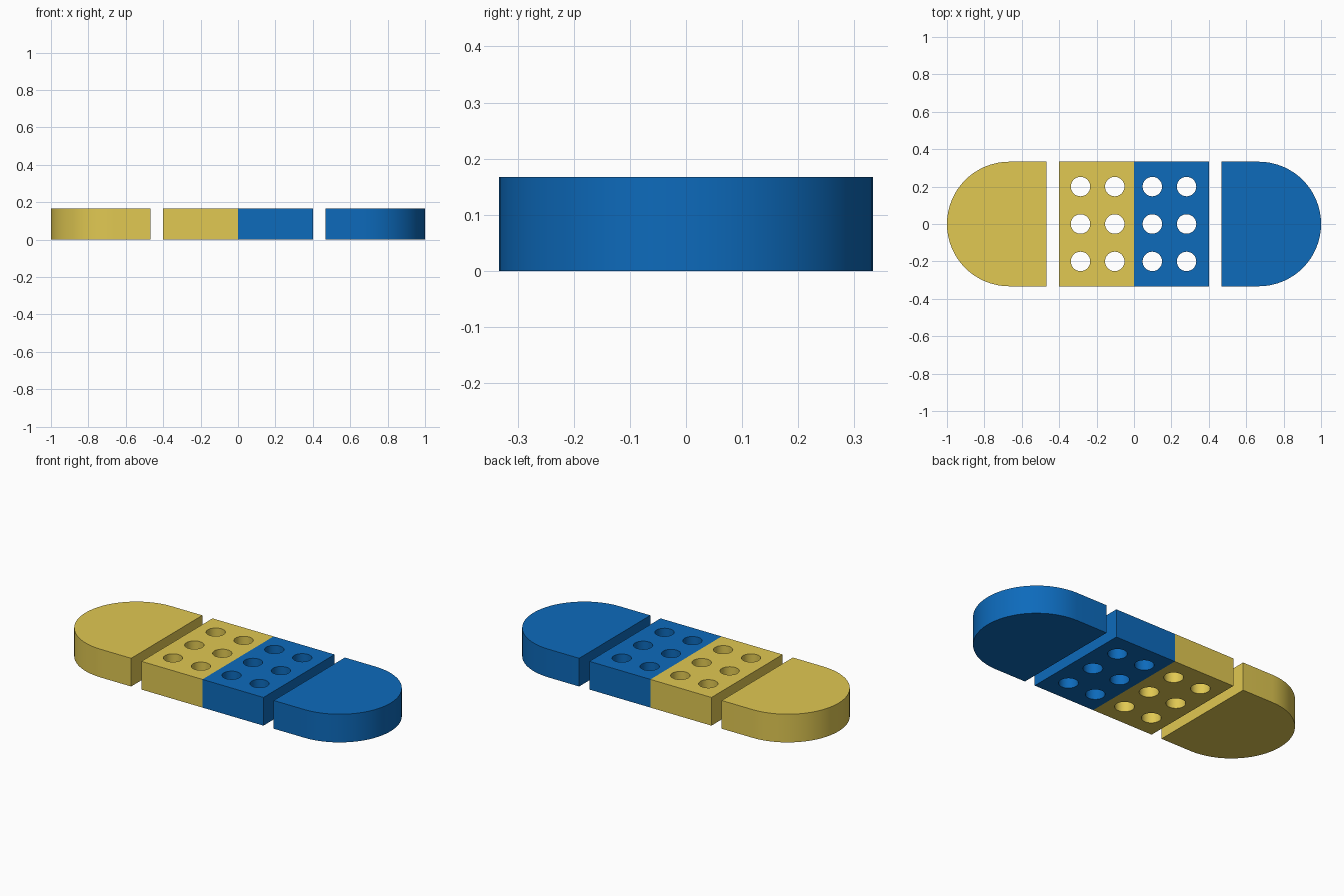
import bpy, bmesh
from math import sin, cos, pi, radians
from mathutils import Matrix

if "Cube" in bpy.data.objects:
    bpy.data.objects.remove(bpy.data.objects["Cube"])

HEIGHT, HALF_W = 0.167, 0.333
HOLE_R = 0.052


def material(name, color):
    m = bpy.data.materials.new(name)
    m.diffuse_color = (*color, 1)
    m.use_nodes = True
    m.node_tree.nodes["Principled BSDF"].inputs["Base Color"].default_value = m.diffuse_color
    return m


yellow = material("yellow", (0.75, 0.58, 0.085))
blue = material("blue", (0.004, 0.145, 0.5))


def to_object(name, bm, mat=None):
    bmesh.ops.recalc_face_normals(bm, faces=bm.faces)
    me = bpy.data.meshes.new(name)
    bm.to_mesh(me)
    bm.free()
    ob = bpy.data.objects.new(name, me)
    bpy.context.collection.objects.link(ob)
    if mat:
        me.materials.append(mat)
    return ob


def slab(name, outline, mat):
    """Extrude a flat outline up to the full thickness."""
    bm = bmesh.new()
    face = bm.faces.new([bm.verts.new((x, y, 0)) for x, y in outline])
    top = bmesh.ops.extrude_face_region(bm, geom=[face], use_keep_orig=True)["geom"]
    bmesh.ops.translate(bm, vec=(0, 0, HEIGHT),
                        verts=[v for v in top if isinstance(v, bmesh.types.BMVert)])
    return to_object(name, bm, mat)


def smooth(ob):
    bpy.ops.object.select_all(action='DESELECT')
    ob.select_set(True)
    bpy.context.view_layer.objects.active = ob
    bpy.ops.object.shade_smooth_by_angle(angle=radians(30))


def rounded_end(name, side, mat):
    n, cx = 32, 1 - HALF_W
    pts = [(0.467, -HALF_W)]
    pts += [(cx + HALF_W * cos(a), HALF_W * sin(a))
            for a in (-pi / 2 + pi * i / n for i in range(n + 1))]
    pts.append((0.467, HALF_W))
    smooth(slab(name, [(side * x, y) for x, y in pts], mat))


def pad_half(name, side, hole_xs, mat):
    ob = slab(name, [(0, -HALF_W), (side * 0.4, -HALF_W),
                     (side * 0.4, HALF_W), (0, HALF_W)], mat)
    # One cutter holding the six round holes
    bm = bmesh.new()
    for x in hole_xs:
        for y in (-0.2, 0, 0.2):
            bmesh.ops.create_cone(bm, cap_ends=True, segments=32, radius1=HOLE_R,
                                  radius2=HOLE_R, depth=HEIGHT * 2,
                                  matrix=Matrix.Translation((x, y, HEIGHT / 2)))
    cutter = to_object(name + "_hole_cutter", bm)
    cutter.hide_render = True
    mod = ob.modifiers.new("holes", 'BOOLEAN')
    mod.operation, mod.solver, mod.object = 'DIFFERENCE', 'EXACT', cutter
    bpy.context.view_layer.objects.active = ob
    bpy.ops.object.modifier_apply(modifier=mod.name)
    bpy.data.objects.remove(cutter)
    smooth(ob)


# Adhesive ends and the perforated two-tone pad between them
rounded_end("left_end", -1, yellow)
rounded_end("right_end", 1, blue)
pad_half("left_pad", -1, (-0.286, -0.103), yellow)
pad_half("right_pad", 1, (0.098, 0.281), blue)
